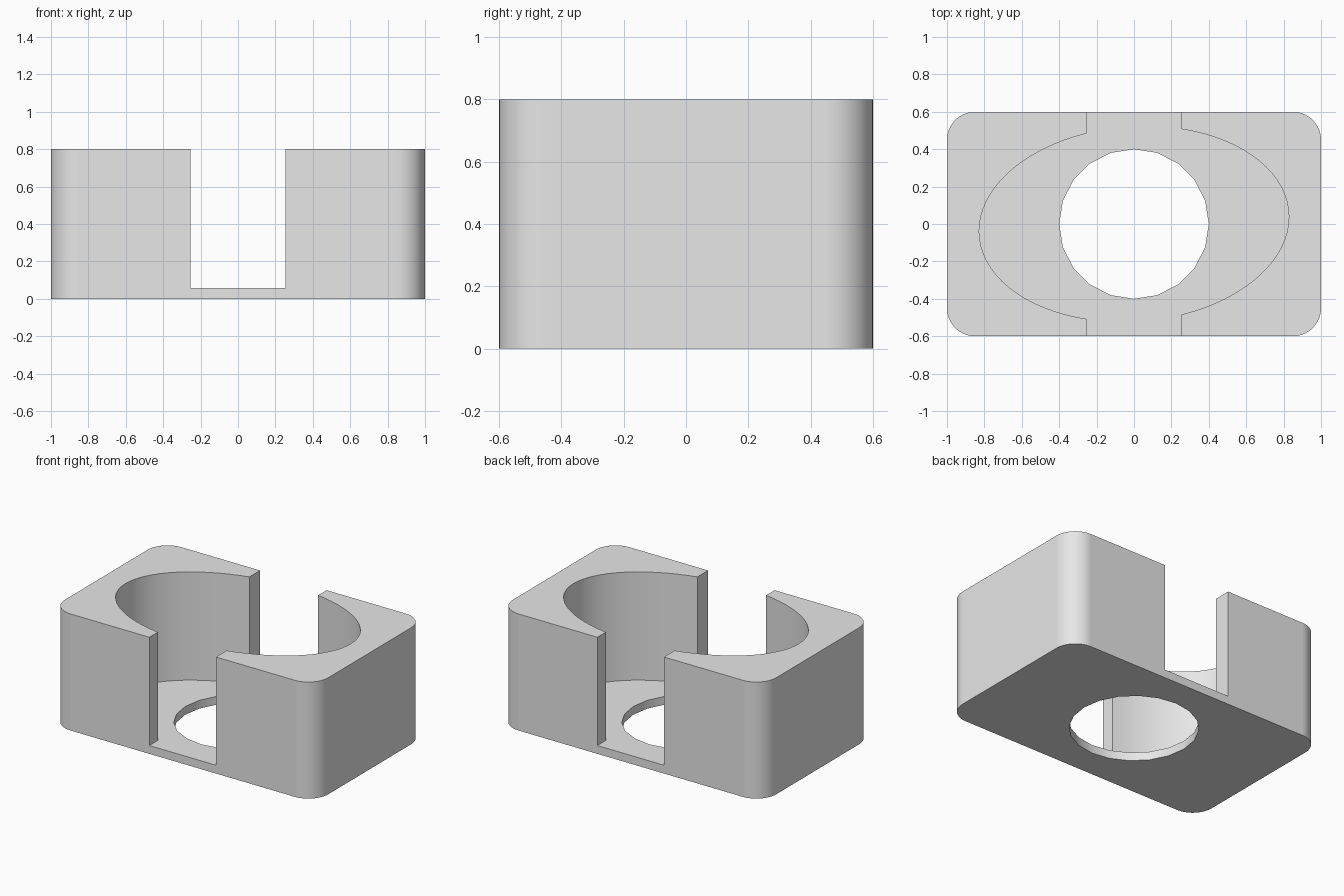
import bpy
import bmesh
from math import acos, cos, sin, pi, radians

if "Cube" in bpy.data.objects:
    bpy.data.objects.remove(bpy.data.objects["Cube"], do_unlink=True)

HALF_X, HALF_Y, HEIGHT, FLOOR = 1.0, 0.6, 0.8, 0.057
CORNER, SLOT = 0.15, 0.253

grey = bpy.data.materials.new("plain grey")
grey.use_nodes = True
grey.diffuse_color = (0.8, 0.8, 0.8, 1)
grey.node_tree.nodes["Principled BSDF"].inputs["Base Color"].default_value = grey.diffuse_color


def prism(name, outline, low, high):
    """Extrude a closed outline between two heights."""
    bm = bmesh.new()
    face = bm.faces.new([bm.verts.new((x, y, low)) for x, y in outline])
    top = bmesh.ops.extrude_face_region(bm, geom=[face])["geom"]
    verts = [v for v in top if isinstance(v, bmesh.types.BMVert)]
    bmesh.ops.translate(bm, verts=verts, vec=(0, 0, high - low))
    bmesh.ops.recalc_face_normals(bm, faces=bm.faces)
    mesh = bpy.data.meshes.new(name)
    bm.to_mesh(mesh)
    bm.free()
    mesh.materials.append(grey)
    obj = bpy.data.objects.new(name, mesh)
    bpy.context.collection.objects.link(obj)
    return obj


def arc(cx, cy, rx, ry, start, end, steps, shear=0.0):
    """Points on an elliptical arc, optionally sheared along y."""
    points = []
    for i in range(steps + 1):
        t = start + (end - start) * i / steps
        x = cx + rx * cos(t)
        points.append((x, cy + ry * sin(t) + shear * x))
    return points


# Block with rounded vertical corners
outline = []
for i, (sx, sy) in enumerate([(1, 1), (-1, 1), (-1, -1), (1, -1)]):
    outline += arc(sx * (HALF_X - CORNER), sy * (HALF_Y - CORNER), CORNER, CORNER,
                   i * pi / 2, (i + 1) * pi / 2, 10)
block = prism("holder_body", outline, 0, HEIGHT)

# Slightly skewed oval pocket joined with the slot through front and back
half_angle = acos(SLOT / 0.828)
right_side = arc(0, 0, 0.828, 0.521, -half_angle, half_angle, 32, 0.046)
half = [(SLOT, -0.8)] + right_side + [(SLOT, 0.8)]
pocket = prism("pocket_cutter", half + [(-x, -y) for x, y in half], FLOOR, 1.0)

# Round hole through the floor
hole = prism("hole_cutter", arc(0, 0, 0.4, 0.4, 0, 2 * pi, 20)[:-1], -0.2, 0.3)

bpy.ops.object.select_all(action="DESELECT")
block.select_set(True)
bpy.context.view_layer.objects.active = block
for cutter in (pocket, hole):
    cutter.hide_render = True
    cut = block.modifiers.new("cut", "BOOLEAN")
    cut.operation = "DIFFERENCE"
    cut.solver = "EXACT"
    cut.object = cutter
    bpy.ops.object.modifier_apply(modifier=cut.name)
    bpy.data.objects.remove(cutter, do_unlink=True)

# Smooth curves, crisp edges and flat large faces
bpy.ops.object.shade_smooth_by_angle(angle=radians(30))
weighted = block.modifiers.new("flat_sides", "WEIGHTED_NORMAL")
weighted.keep_sharp = True
